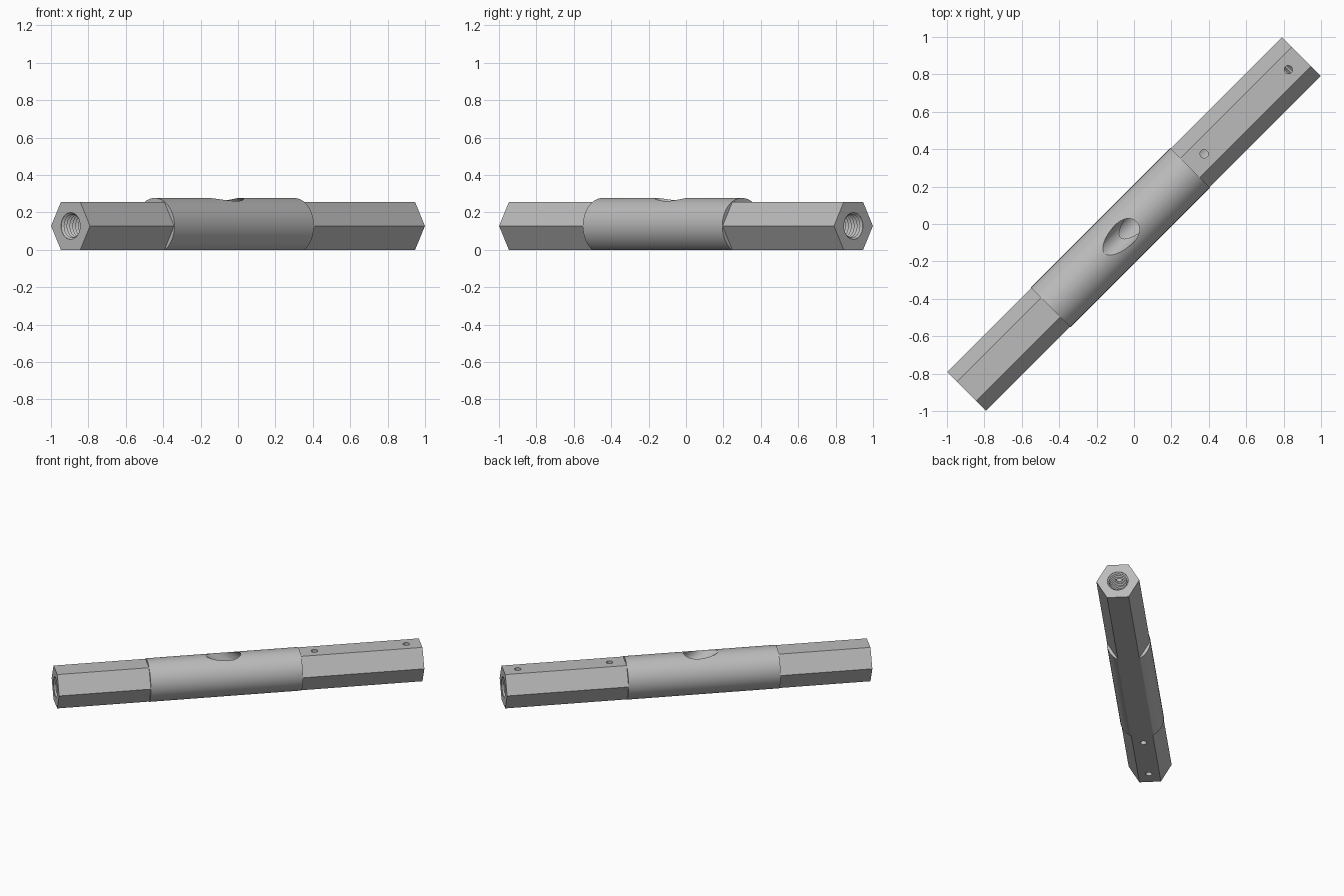
import bpy, bmesh, math
from mathutils import Matrix, Vector

if "Cube" in bpy.data.objects:
    bpy.data.objects.remove(bpy.data.objects["Cube"])

HALF = 1.266            # half length of the bar
ZC = 0.1275             # height of the bar axis
R_HEX = ZC / math.cos(math.pi / 6)
R_BARREL = 0.1495
B0, B1 = -0.63, 0.424   # barrel start and end along the bar
TURN = Matrix.Rotation(math.radians(45), 4, 'Z')

steel = bpy.data.materials.new("grey_steel")
steel.diffuse_color = (0.5, 0.5, 0.5, 1)
steel.use_nodes = True
steel.node_tree.nodes["Principled BSDF"].inputs["Base Color"].default_value = steel.diffuse_color


def loft(name, rings):
    """Closed solid from rings of points, laid out along the diagonal."""
    bm = bmesh.new()
    loops = [[bm.verts.new(TURN @ Vector(p)) for p in ring] for ring in rings]
    n = len(loops[0])
    for a, b in zip(loops, loops[1:]):
        for i in range(n):
            j = (i + 1) % n
            bm.faces.new((a[i], a[j], b[j], b[i]))
    bm.faces.new(loops[0][::-1])
    bm.faces.new(loops[-1])
    bmesh.ops.recalc_face_normals(bm, faces=bm.faces[:])
    mesh = bpy.data.meshes.new(name)
    bm.to_mesh(mesh)
    bm.free()
    mesh.materials.append(steel)
    ob = bpy.data.objects.new(name, mesh)
    bpy.context.collection.objects.link(ob)
    return ob


def prism(name, profile, x0, x1):
    return loft(name, [[(x, y, z) for y, z in profile] for x in (x0, x1)])


def lathe(name, start, direction, stations, n=40):
    """Round solid along a direction, stations are (distance, radius)."""
    d = Vector(direction).normalized()
    u = Vector((0, 1, 0))
    v = d.cross(u)
    rings = []
    for s, r in stations:
        c = Vector(start) + d * s
        rings.append([c + (u * math.cos(a) + v * math.sin(a)) * r
                      for a in (2 * math.pi * i / n for i in range(n))])
    return loft(name, rings)


def cut(ob, cutters):
    bpy.context.view_layer.objects.active = ob
    for c in cutters:
        m = ob.modifiers.new("cut", 'BOOLEAN')
        m.operation, m.solver, m.object = 'DIFFERENCE', 'EXACT', c
        bpy.ops.object.modifier_apply(modifier=m.name)
        bpy.data.objects.remove(c)


def smooth(ob):
    bpy.ops.object.select_all(action='DESELECT')
    ob.select_set(True)
    bpy.context.view_layer.objects.active = ob
    bpy.ops.object.shade_smooth_by_angle(angle=math.radians(25))


# hexagon with flats at top and bottom
hexagon = [(R_HEX * math.cos(i * math.pi / 3), ZC + R_HEX * math.sin(i * math.pi / 3))
           for i in range(6)]

# round barrel profile with the underside cut flat
a0 = -math.asin(ZC / R_BARREL)
a1 = math.pi - a0
barrel_profile = [(R_BARREL * math.cos(a), ZC + R_BARREL * math.sin(a))
                  for a in (a0 + (a1 - a0) * i / 72 for i in range(73))]

# threaded hexagonal ends, each with two small inspection holes
for name, side, shoulder, holes in (("right_hex_end", 1, B1, (0.53, 1.167)),
                                    ("left_hex_end", -1, B0, (-0.73, -1.16))):
    end = prism(name, hexagon, shoulder, side * HALF)
    depth = HALF - abs(shoulder)
    pitch = 0.022
    stations = [(-0.02, 0.072)]
    for k in range(int(0.8 * depth / pitch)):
        stations += [(k * pitch + 0.002, 0.072), (k * pitch + 0.013, 0.061)]
    stations.append((depth + 0.05, 0.061))
    thread = lathe("thread_cutter", (side * HALF, 0, ZC), (-side, 0, 0), stations)
    drills = [lathe("drill_cutter", (x, 0, ZC), (0, 0, side), [(0, 0.022), (0.2, 0.022)], 20)
              for x in holes]
    cut(end, [thread] + drills)
    smooth(end)

# middle barrel with a lengthwise bore and a slanted opening in the top
barrel = prism("barrel", barrel_profile, B0, B1)
bore = lathe("bore_cutter", (B0 - 0.05, 0, ZC), (1, 0, 0), [(0, 0.068), (B1 - B0 + 0.1, 0.068)])
tilt = math.radians(34)
opening = lathe("opening_cutter", (-0.103, 0, 0.277), (math.cos(tilt), 0, -math.sin(tilt)),
                [(-0.3, 0.067), (0.262, 0.067)], 48)
cut(barrel, [bore, opening])
smooth(barrel)
